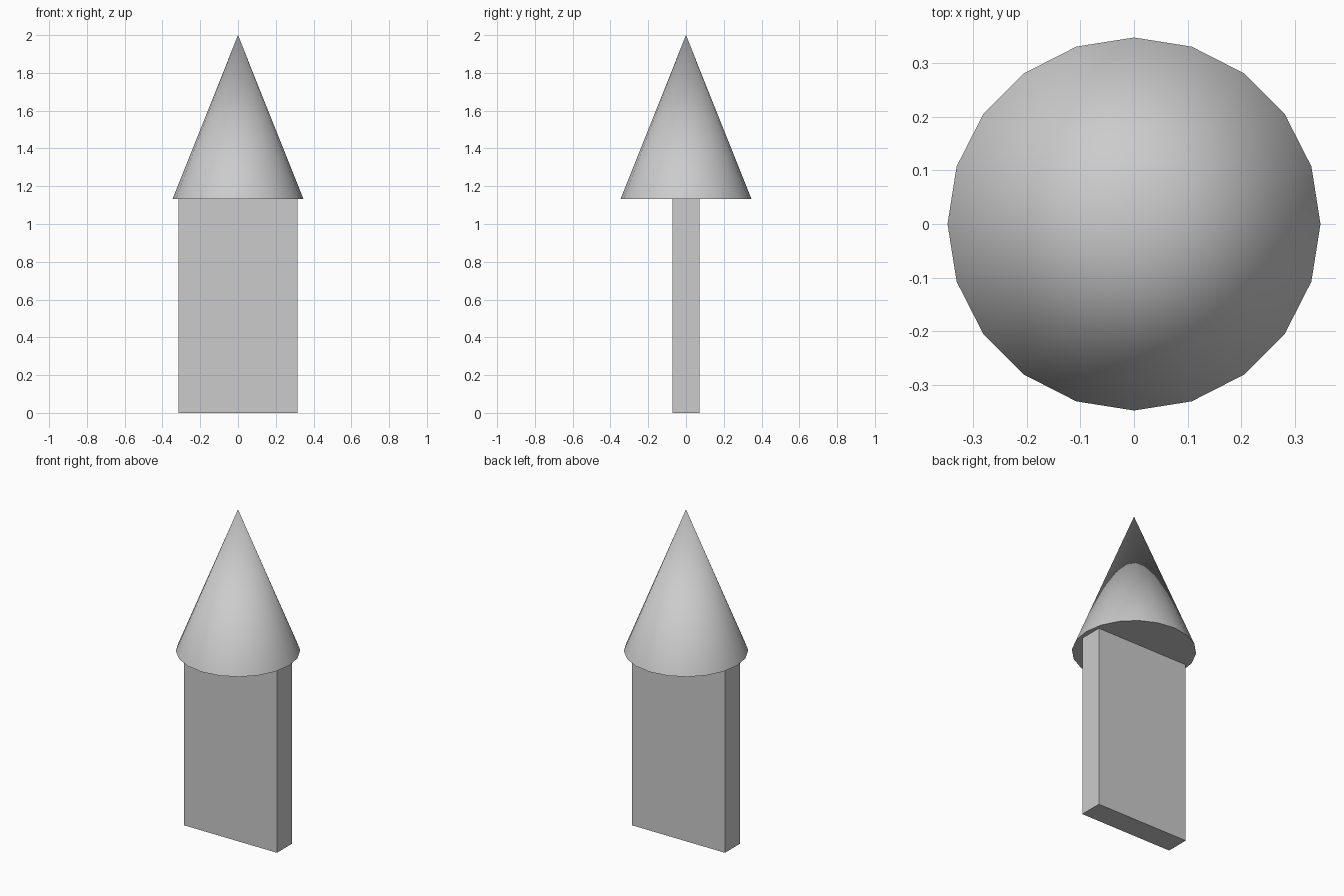
import bpy
from math import radians

cube = bpy.data.objects.get("Cube")
if cube:
    bpy.data.objects.remove(cube, do_unlink=True)

# Single plain grey
GREY = (0.6, 0.6, 0.6, 1)
grey = bpy.data.materials.new("plain grey")
grey.use_nodes = True
grey.diffuse_color = GREY
grey.node_tree.nodes["Principled BSDF"].inputs["Base Color"].default_value = GREY

JOIN_Z, TOP_Z = 1.132, 2.0


def finish(name):
    obj = bpy.context.object
    obj.name = obj.data.name = name
    obj.data.materials.append(grey)
    return obj


# Flat upright slab
bpy.ops.mesh.primitive_cube_add(size=1, location=(0, 0, JOIN_Z / 2))
slab = finish("slab_body")
slab.scale = (0.632, 0.144, JOIN_Z)
bpy.ops.object.transform_apply(location=False, rotation=False, scale=True)

# Twenty-sided pointed cap with a crisp rim
bpy.ops.mesh.primitive_cone_add(vertices=20, radius1=0.347, radius2=0,
                                depth=TOP_Z - JOIN_Z,
                                location=(0, 0, (JOIN_Z + TOP_Z) / 2))
finish("cone_cap")
bpy.ops.object.shade_smooth_by_angle(angle=radians(30))
